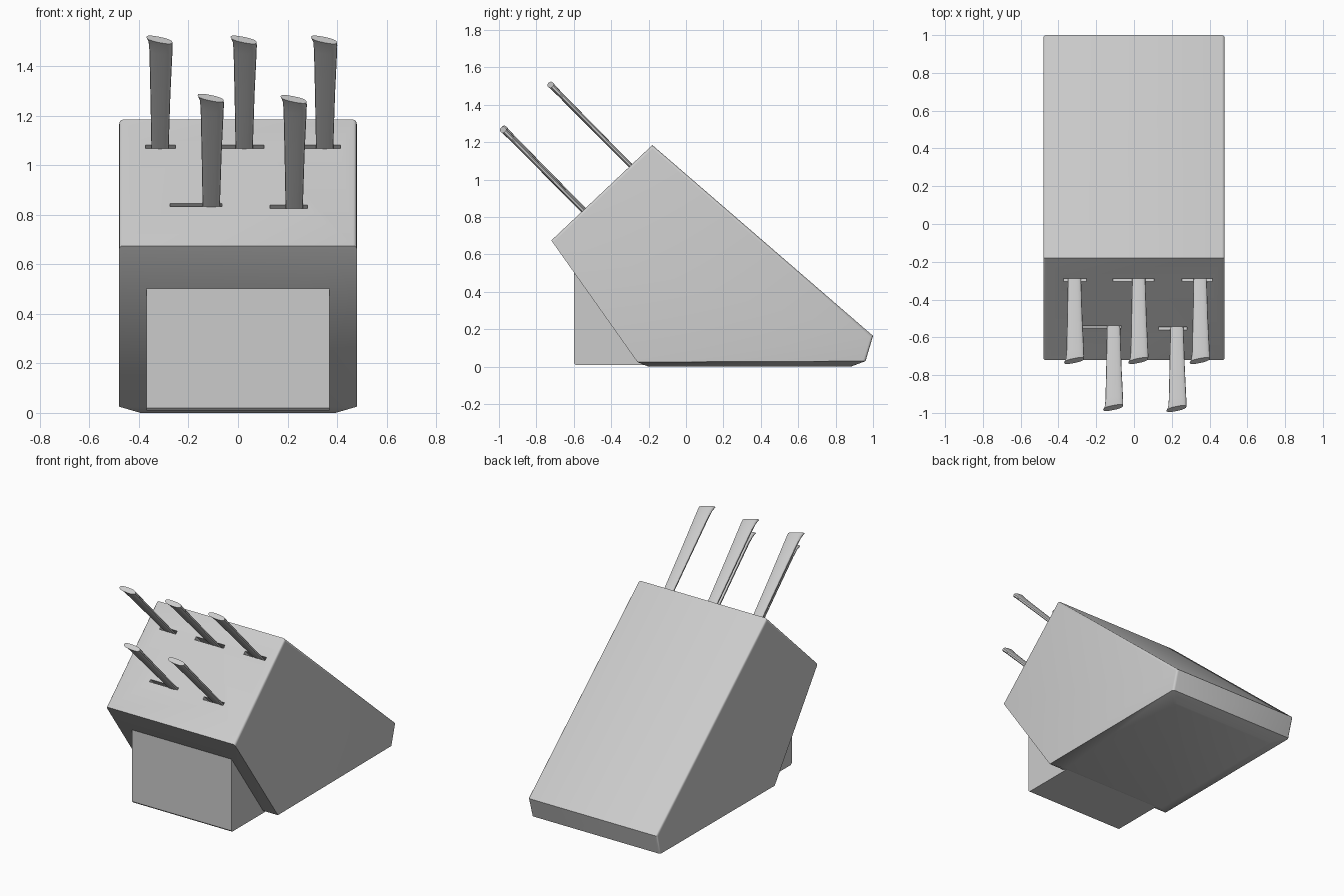
import bpy, bmesh, math
from mathutils import Vector

if "Cube" in bpy.data.objects:
    bpy.data.objects.remove(bpy.data.objects["Cube"])

FACE = Vector((0, 0.727, 0.686))       # up the slotted face
AXIS = Vector((0, -0.703, 0.711))      # knife direction


def make_object(name, bm, smooth=True):
    bmesh.ops.recalc_face_normals(bm, faces=bm.faces[:])
    mesh = bpy.data.meshes.new(name)
    bm.to_mesh(mesh)
    bm.free()
    ob = bpy.data.objects.new(name, mesh)
    bpy.context.collection.objects.link(ob)
    if smooth:
        bpy.ops.object.select_all(action='DESELECT')
        ob.select_set(True)
        bpy.context.view_layer.objects.active = ob
        bpy.ops.object.shade_smooth_by_angle(angle=math.radians(35))
    return ob


def loft(bm, rings):
    """Skin a list of equal point rings and cap both ends."""
    vs = [[bm.verts.new(p) for p in r] for r in rings]
    n = len(vs[0])
    for a, b in zip(vs, vs[1:]):
        for i in range(n):
            j = (i + 1) % n
            bm.faces.new((a[i], a[j], b[j], b[i]))
    bm.faces.new(vs[0][::-1])
    bm.faces.new(vs[-1])


def on_face(z):
    return Vector((0, -0.72 + 0.54 * (z - 0.675) / 0.51, z))


# Block body: side profile extruded across x
W = 0.48
profile = [(-0.26, 0.025), (-0.72, 0.675), (-0.18, 1.185), (1.0, 0.165), (0.96, 0.03)]
bm = bmesh.new()
loft(bm, [[(x, y, z) for y, z in profile] for x in (-W, W)])
bm.normal_update()
# rounded side edges along the slotted face, the long slope and the tail
edges = [e for e in bm.edges
         if abs(e.verts[0].co.x - e.verts[1].co.x) < 1e-4
         and e.verts[0].co.z + e.verts[1].co.z > 0.15
         and min(v.co.y for v in e.verts) > -0.73
         and not any(abs(v.co.z - 0.025) < 0.002 for v in e.verts)]
bmesh.ops.bevel(bm, geom=edges, offset=0.015, segments=3, profile=0.5, affect='EDGES')
# shallow tapered foot
bm.normal_update()
bottom = min(bm.faces, key=lambda f: f.calc_center_median().z)
foot = bmesh.ops.extrude_discrete_faces(bm, faces=[bottom])["faces"][0]
for v in foot.verts:
    v.co = Vector((v.co.x * 0.82, 0.34 + (v.co.y - 0.35) * 0.885, 0.0))
bmesh.ops.remove_doubles(bm, verts=bm.verts[:], dist=1e-5)
body = make_object("block_body", bm)

# Front support wedge
bm = bmesh.new()
wedge = [(-0.6, 0.02), (-0.59, 0.01), (-0.2, 0.01), (-0.2, 0.03), (-0.6, 0.503)]
loft(bm, [[(x, y, z) for y, z in wedge] for x in (-0.37, 0.37)])
make_object("front_support", bm, False)

# Slots: left, right, height, half thickness
slots = [(-0.373, -0.252, 1.075, 0.011), (-0.11, 0.105, 1.075, 0.011),
         (0.255, 0.415, 1.075, 0.011), (-0.275, -0.065, 0.84, 0.008),
         (0.13, 0.28, 0.833, 0.010)]
bm = bmesh.new()
for x0, x1, z, t in slots:
    c = on_face(z)
    ring = [(x0, -t), (x1, -t), (x1, t), (x0, t)]
    loft(bm, [[c + Vector((x, 0, 0)) + FACE * s + AXIS * n for x, s in ring]
              for n in (-0.12, 0.05)])
cutter = make_object("slot_cutter", bm, False)
cutter.hide_render = True
cutter.hide_viewport = False
cutter.display_type = 'WIRE'
mod = body.modifiers.new("slots", 'BOOLEAN')
mod.operation = 'DIFFERENCE'
mod.solver = 'EXACT'
mod.object = cutter
bpy.ops.object.select_all(action='DESELECT')
body.select_set(True)
bpy.context.view_layer.objects.active = body
bpy.ops.object.modifier_apply(modifier=mod.name)
bpy.data.objects.remove(cutter)

# Knife handles: height, left, right, half thickness, end slant
sections = [(-0.1, -0.035, 0.035, 0.011, 0), (0.0, -0.035, 0.035, 0.012, 0),
            (0.3, -0.039, 0.042, 0.013, 0), (0.54, -0.043, 0.050, 0.014, 0.012),
            (0.585, -0.046, 0.051, 0.015, 0.02), (0.608, -0.055, 0.050, 0.017, 0.03)]
SIDES = 20


def handle(name, x, z):
    rings = []
    for n, l, r, t, slant in sections:
        ring = []
        for i in range(SIDES):
            a = 2 * math.pi * i / SIDES
            c, s = math.cos(a), math.sin(a)
            c = math.copysign(abs(c) ** 0.8, c)
            s = math.copysign(abs(s) ** 0.8, s)
            px = (l + r) / 2 + c * (r - l) / 2
            ring.append(on_face(z) + Vector((x + px, 0, 0))
                        + FACE * (t * s) + AXIS * (n - slant * c / 2))
        rings.append(ring)
    bm = bmesh.new()
    loft(bm, rings)
    return make_object(name, bm)


for k, (x, z) in enumerate([(-0.315, 1.075), (0.025, 1.075), (0.35, 1.075),
                            (-0.108, 0.84), (0.227, 0.835)]):
    handle(f"knife_handle_{k + 1}", x, z)
